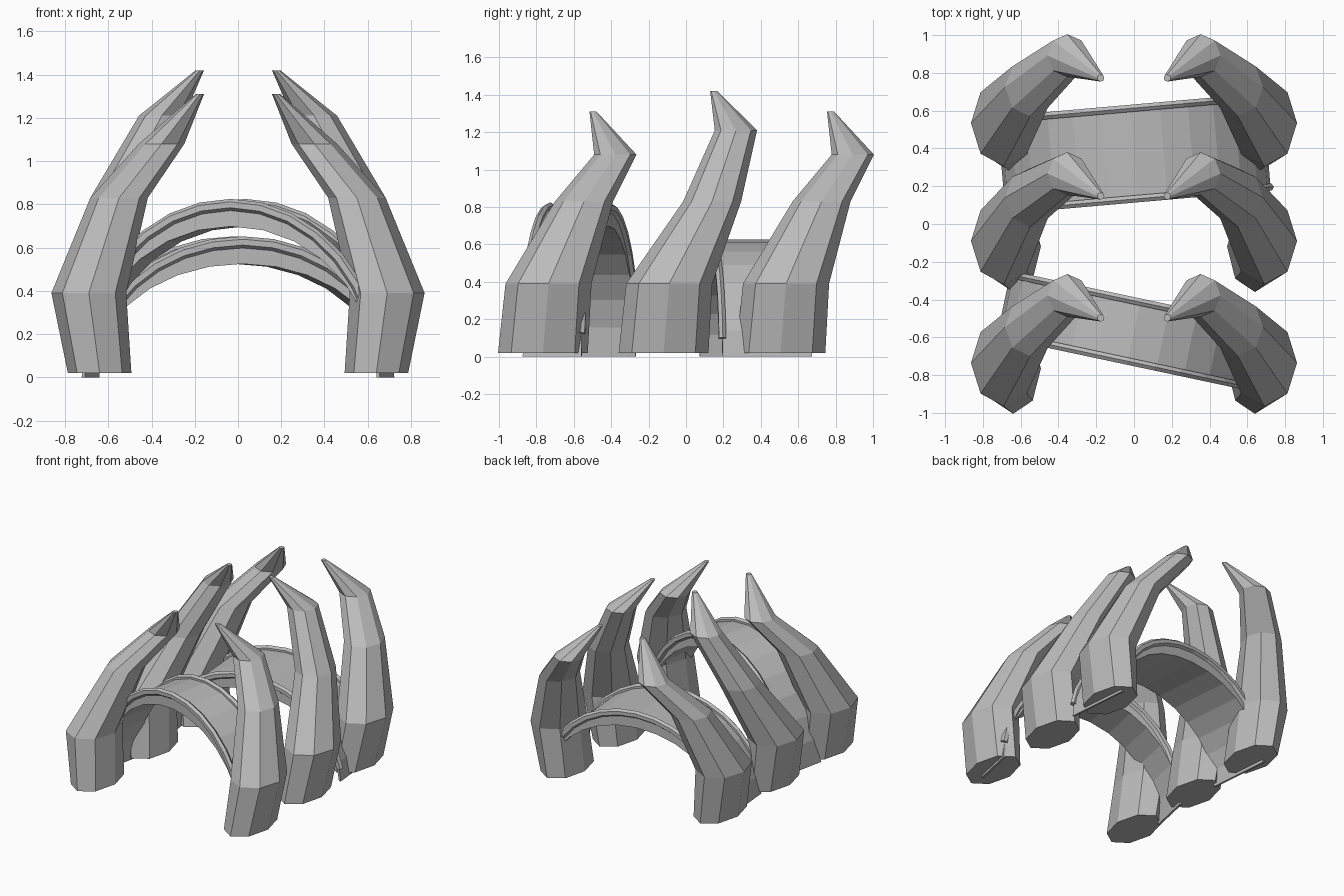
import bpy
import bmesh
from math import sin, cos, pi, radians
from mathutils import Matrix, Vector

cube = bpy.data.objects.get("Cube")
if cube:
    bpy.data.objects.remove(cube, do_unlink=True)

grey = bpy.data.materials.new("stone grey")
grey.use_nodes = True
COLOUR = (0.5, 0.5, 0.5, 1)
grey.diffuse_color = COLOUR
grey.node_tree.nodes["Principled BSDF"].inputs["Base Color"].default_value = COLOUR


def loft(name, rings, matrix=Matrix()):
    """Skin a list of equal-length point rings and cap both ends."""
    bm = bmesh.new()
    loops = [[bm.verts.new(matrix @ Vector(p)) for p in ring] for ring in rings]
    for a, b in zip(loops, loops[1:]):
        for i in range(len(a)):
            j = (i + 1) % len(a)
            bm.faces.new((a[i], a[j], b[j], b[i]))
    bm.faces.new(loops[0])
    bm.faces.new(loops[-1])
    bmesh.ops.recalc_face_normals(bm, faces=bm.faces)
    mesh = bpy.data.meshes.new(name)
    bm.to_mesh(mesh)
    bm.free()
    mesh.materials.append(grey)
    obj = bpy.data.objects.new(name, mesh)
    bpy.context.collection.objects.link(obj)
    return obj


def octagon(x, y, z, rx, ry):
    return [(x + rx * cos(k * pi / 4), y + ry * sin(k * pi / 4), z) for k in range(8)]


# Curved claws: three mirrored pairs, the middle pair taller
def claw(name, side, y, lean, knuckle_z, tip_z):
    rings = [
        octagon(side * 0.64, y, 0.02, 0.147, 0.24),
        octagon(side * 0.69, y + 0.03, 0.39, 0.173, 0.23),
        octagon(side * 0.55, y + lean, 0.83, 0.133, 0.155),
        octagon(side * 0.353, y + 0.387, knuckle_z, 0.105, 0.113),
        octagon(side * 0.176, y + 0.268, tip_z, 0.019, 0.019),
    ]
    loft(name, rings)


for row, y, lean, knuckle_z, tip_z in (
    ("front", -0.765, 0.22, 1.08, 1.31),
    ("middle", -0.12, 0.26, 1.21, 1.42),
    ("back", 0.505, 0.22, 1.08, 1.31),
):
    for side, label in ((1, "left"), (-1, "right")):
        claw(f"{row}_{label}_claw", side, y, lean, knuckle_z, tip_z)


# Arched bands: crescent-shaped, slightly turned, with a bead along both edges
def arch(name, y, width, height, turn):
    matrix = Matrix.Translation((0, y, 0)) @ Matrix.Rotation(radians(turn), 4, "Z")
    half = width / 2
    steps = 14

    band = []
    for k in range(steps + 1):
        c, s = cos(pi * k / steps), sin(pi * k / steps)
        outer, inner = (0.705 * c, height * s), (0.69 * c, (height - 0.1) * s)
        band.append([(outer[0], -half, outer[1]), (outer[0], half, outer[1]),
                     (inner[0], half, inner[1]), (inner[0], -half, inner[1])])
    loft(name + "_band", band, matrix)

    start = radians(9)
    for edge, label in ((-half, "front"), (half, "back")):
        bead = []
        for k in range(steps + 1):
            t = start + (pi - 2 * start) * k / steps
            normal = Vector((cos(t) * height, 0, sin(t) * 0.705)).normalized()
            centre = Vector((0.705 * cos(t), edge, height * sin(t)))
            bead.append([centre + normal * 0.027 * cos(a) + Vector((0, 0.022 * sin(a), 0))
                         for a in (pi * n / 3 for n in range(6))])
        loft(f"{name}_{label}_bead", bead, matrix)


arch("front_arch", -0.57, 0.32, 0.798, -12)
arch("back_arch", 0.373, 0.48, 0.625, 5)
